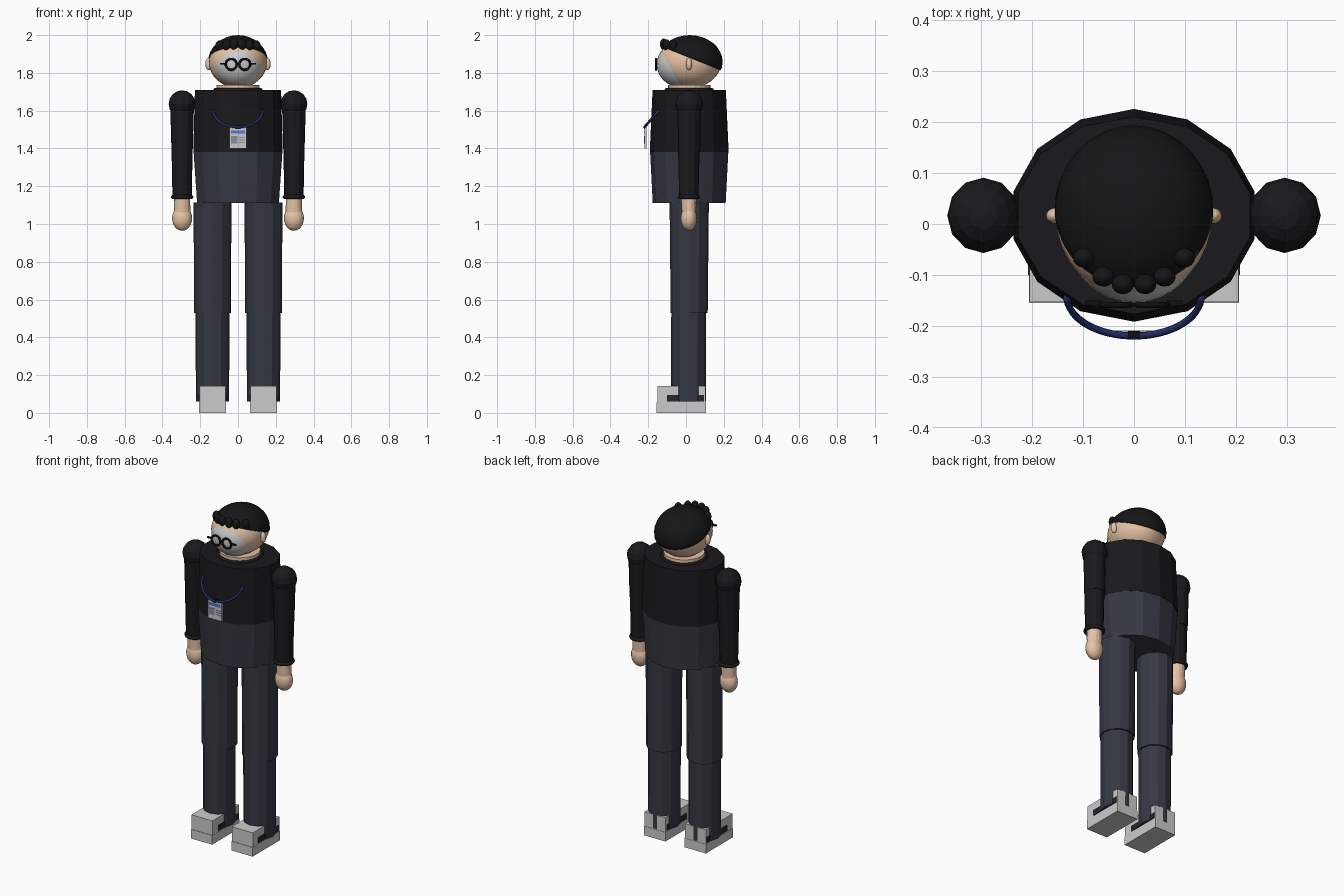
import bpy, bmesh, math
from mathutils import Matrix, Vector

if "Cube" in bpy.data.objects:
    bpy.data.objects.remove(bpy.data.objects["Cube"])

CY = 0.017  # body axis in y


def mat(name, r, g, b):
    m = bpy.data.materials.new(name)
    m.diffuse_color = (r, g, b, 1)
    m.use_nodes = True
    m.node_tree.nodes["Principled BSDF"].inputs["Base Color"].default_value = m.diffuse_color
    return m


SHIRT = mat("shirt_black", 0.010, 0.010, 0.012)
PANTS = mat("trouser_grey", 0.035, 0.04, 0.055)
SKIN = mat("skin", 0.80, 0.55, 0.38)
HAIR = mat("hair_black", 0.008, 0.008, 0.009)
BLACK = mat("frame_black", 0.005, 0.005, 0.005)
NAVY = mat("cord_navy", 0.015, 0.025, 0.12)
BLUE = mat("badge_blue", 0.08, 0.2, 0.75)
STRIPE = mat("stripe_dark", 0.02, 0.02, 0.025)


def make(name, bm, m=None, smooth=False):
    bmesh.ops.recalc_face_normals(bm, faces=bm.faces[:])
    for f in bm.faces:
        f.smooth = smooth
    me = bpy.data.meshes.new(name)
    bm.to_mesh(me)
    bm.free()
    ob = bpy.data.objects.new(name, me)
    bpy.context.collection.objects.link(ob)
    if m:
        me.materials.append(m)
    return ob


def box(name, x0, x1, y0, y1, z0, z1, m=None):
    bm = bmesh.new()
    bmesh.ops.create_cube(bm, size=1)
    for v in bm.verts:
        v.co = Vector(((x0 + x1) / 2 + v.co.x * (x1 - x0),
                       (y0 + y1) / 2 + v.co.y * (y1 - y0),
                       (z0 + z1) / 2 + v.co.z * (z1 - z0)))
    return make(name, bm, m)


def ball(name, c, r, m=None, seg=32, rings=16, smooth=True, plane=None):
    bm = bmesh.new()
    bmesh.ops.create_uvsphere(bm, u_segments=seg, v_segments=rings, radius=1)
    for v in bm.verts:
        v.co = Vector(c) + Vector([a * b for a, b in zip(v.co, r)])
    if plane:  # keep the side the normal points to
        bmesh.ops.bisect_plane(bm, geom=bm.verts[:] + bm.edges[:] + bm.faces[:],
                               plane_co=plane[0], plane_no=plane[1], clear_inner=True)
        bmesh.ops.holes_fill(bm, edges=[e for e in bm.edges if e.is_boundary])
    return make(name, bm, m, smooth)


def loft(name, x, y, sections, n, m=None):
    """Closed n-sided elliptical tube; sections are (z, rx, ry)."""
    bm = bmesh.new()
    rings = []
    for z, rx, ry in sections:
        rings.append([bm.verts.new((x + rx * math.sin(2 * math.pi * i / n),
                                    y + ry * math.cos(2 * math.pi * i / n), z)) for i in range(n)])
    for a, b in zip(rings, rings[1:]):
        for i in range(n):
            bm.faces.new((a[i], a[(i + 1) % n], b[(i + 1) % n], b[i]))
    bm.faces.new(rings[0])
    bm.faces.new(rings[-1])
    return make(name, bm, m)


def arc_tube(name, c, u, w, r, m, a0=0.0, a1=2 * math.pi, n=32, k=8):
    """Round tube swept along the arc c + u cos + w sin."""
    c, u, w = Vector(c), Vector(u), Vector(w)
    up = u.cross(w).normalized()
    full = abs(a1 - a0 - 2 * math.pi) < 1e-4
    bm = bmesh.new()
    rings = []
    for i in range(n if full else n + 1):
        t = a0 + (a1 - a0) * i / n
        p = u * math.cos(t) + w * math.sin(t)
        out = p.normalized()
        rings.append([bm.verts.new(c + p + r * (out * math.cos(2 * math.pi * j / k)
                                                + up * math.sin(2 * math.pi * j / k))) for j in range(k)])
    pairs = list(zip(rings, rings[1:])) + ([(rings[-1], rings[0])] if full else [])
    for a, b in pairs:
        for j in range(k):
            bm.faces.new((a[j], a[(j + 1) % k], b[(j + 1) % k], b[j]))
    if not full:
        bm.faces.new(rings[0])
        bm.faces.new(rings[-1])
    return make(name, bm, m, True)


# torso and hips
loft("shirt", 0, CY, [(1.38, 0.243, 0.209), (1.71, 0.234, 0.194)], 14, SHIRT)
loft("hips", 0, CY, [(1.11, 0.222, 0.193), (1.38, 0.241, 0.207)], 14, PANTS)
loft("neck", 0, CY, [(1.69, 0.113, 0.113), (1.735, 0.113, 0.113)], 24, SKIN)
arc_tube("collar", (0, CY, 1.71), (0.12, 0, 0), (0, 0.12, 0), 0.01, SHIRT)

# head, face and hair cap
ball("head", (0, 0.02, 1.858), (0.154, 0.167, 0.138), SKIN)
ball("face", (0, -0.03, 1.845), (0.13, 0.125, 0.12))
ball("hair_cap", (0, 0.02, 1.858), (0.158, 0.174, 0.142), HAIR,
     plane=((0, 0.04, 1.872), (0, 0.4, 1)))

# paired parts
for s, side in ((-1, "left"), (1, "right")):
    ball(f"{side}_ear", (s * 0.155, 0.016, 1.847), (0.018, 0.016, 0.033), SKIN, 16, 10)
    for i, (x, y, z) in enumerate(((0.022, -0.118, 1.952), (0.06, -0.103, 1.948), (0.098, -0.066, 1.942))):
        ball(f"{side}_fringe_{i + 1}", (s * x, y, z), (0.022, 0.02, 0.03), HAIR, 16, 10)

    # glasses
    arc_tube(f"{side}_lens_rim", (s * 0.036, -0.159, 1.845), (0.029, 0, 0), (0, 0, 0.029), 0.006, BLACK)
    box(f"{side}_temple", *sorted((s * 0.063, s * 0.095)), -0.16, -0.15, 1.845, 1.853, BLACK)

    # arm
    ax = s * 0.296
    ball(f"{side}_shoulder", (ax, CY, 1.635), (0.071, 0.074, 0.073), SHIRT, 12, 8, False)
    loft(f"{side}_upper_arm", ax, CY, [(1.38, 0.056, 0.058), (1.63, 0.063, 0.063)], 12, SHIRT)
    loft(f"{side}_forearm", ax, CY - 0.002, [(1.14, 0.051, 0.051), (1.40, 0.056, 0.057)], 12, SHIRT)
    arc_tube(f"{side}_cuff", (ax, CY - 0.002, 1.143), (0.049, 0, 0), (0, 0.049, 0), 0.011, SHIRT)
    loft(f"{side}_wrist", ax, 0.015, [(1.03, 0.045, 0.036), (1.15, 0.042, 0.042)], 16, SKIN)
    ball(f"{side}_hand", (ax, 0.015, 1.03), (0.053, 0.043, 0.066), SKIN, 16, 12)

    # leg
    lx = s * 0.135
    loft(f"{side}_thigh", lx, CY, [(0.53, 0.098, 0.098), (1.115, 0.1, 0.104)], 12, PANTS)
    loft(f"{side}_shin", lx, 0.014, [(0.06, 0.088, 0.093), (0.55, 0.09, 0.092)], 12, PANTS)

    # shoe
    box(f"{side}_sole", lx - 0.071, lx + 0.071, -0.155, 0.105, 0, 0.055)
    box(f"{side}_shoe_upper", lx - 0.07, lx + 0.07, -0.152, 0.103, 0.055, 0.142)
    for t in (-1, 1):
        box(f"{side}_shoe_stripe_{'inner' if t != s else 'outer'}",
            *sorted((lx + t * 0.066, lx + t * 0.073)), -0.10, 0.095, 0.06, 0.095, STRIPE)

box("glasses_bridge", -0.009, 0.009, -0.163, -0.155, 1.845, 1.852, BLACK)

# lanyard and badge
arc_tube("lanyard", (0, -0.142, 1.603), (0.132, 0, 0), (0, -0.078, -0.09), 0.007, NAVY, 0, math.pi)
box("badge_clip", -0.012, 0.012, -0.223, -0.21, 1.503, 1.522, BLACK)
box("badge", -0.045, 0.045, -0.22, -0.209, 1.40, 1.51)
box("badge_band", -0.038, 0.038, -0.222, -0.219, 1.48, 1.495, BLUE)
GREY = mat("badge_print", 0.25, 0.27, 0.32)
box("badge_photo", -0.038, -0.002, -0.222, -0.219, 1.425, 1.465, GREY)
for i in range(3):
    box(f"badge_line_{i + 1}", 0.006, 0.036, -0.2215, -0.219, 1.43 + i * 0.013, 1.434 + i * 0.013, GREY)
